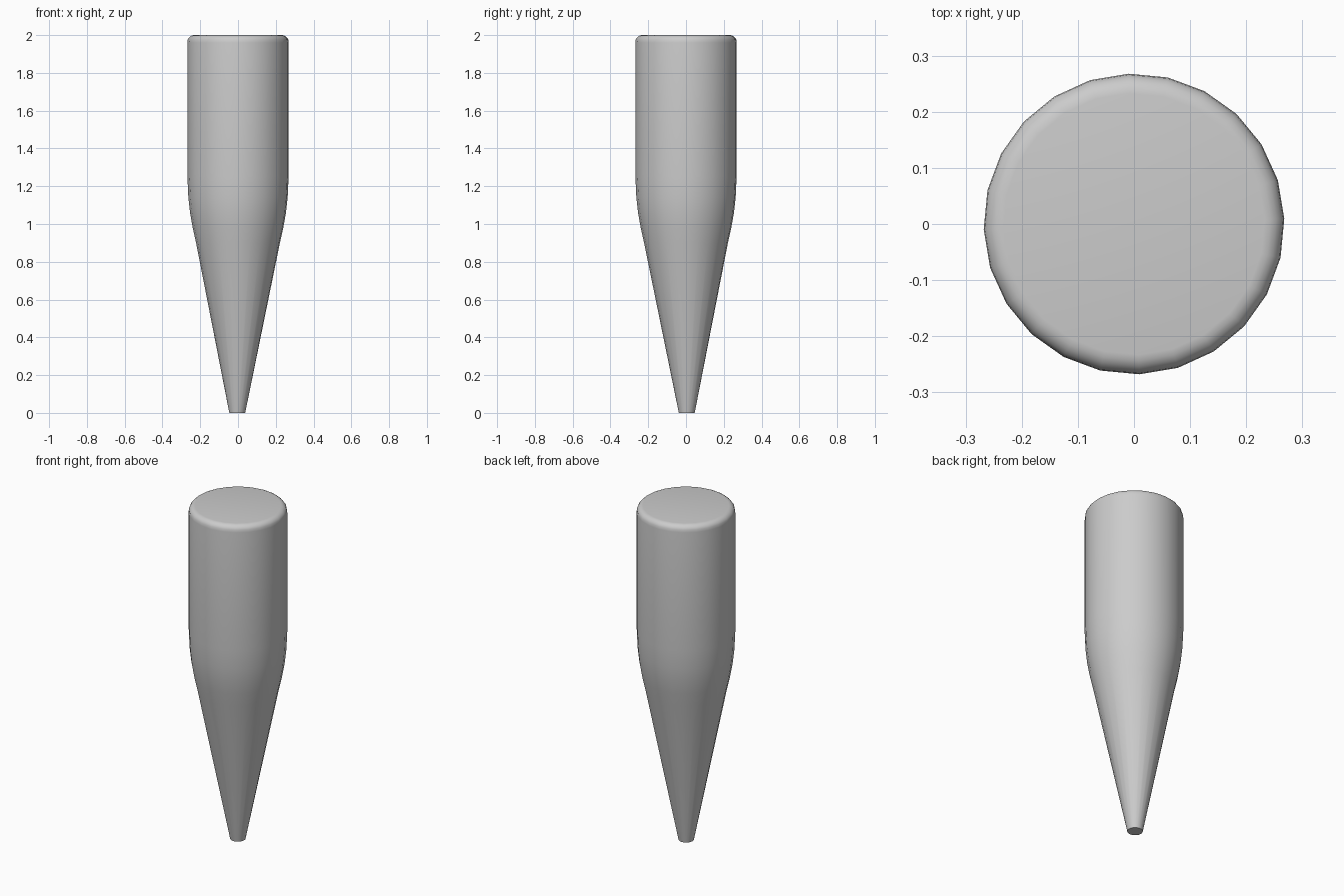
import bpy
import bmesh
import math
from mathutils import Matrix, Vector

cube = bpy.data.objects.get("Cube")
if cube:
    bpy.data.objects.remove(cube, do_unlink=True)

SIDES = 24

# Single grey material
grey = bpy.data.materials.new("plain_grey")
grey.use_nodes = True
colour = (0.6, 0.6, 0.6, 1)
grey.diffuse_color = colour
grey.node_tree.nodes["Principled BSDF"].inputs["Base Color"].default_value = colour

# Half profile (radius, height): tip, cone, curved shoulder, barrel
profile = [(0.042, 0), (0.222, 0.90), (0.24, 0.98), (0.254, 1.06),
           (0.263, 1.14), (0.268, 1.25), (0.268, 1.96)]

# Rounded top edge
bevel = 0.035
for step in range(1, 6):
    a = math.radians(18 * step)
    profile.append((0.268 - bevel + bevel * math.cos(a),
                    2 - bevel + bevel * math.sin(a)))

# Lathe the profile and cap both ends
bm = bmesh.new()
verts = [bm.verts.new((r, 0, z)) for r, z in profile]
edges = [bm.edges.new(pair) for pair in zip(verts, verts[1:])]
bmesh.ops.spin(bm, geom=verts + edges, cent=(0, 0, 0), axis=(0, 0, 1),
               angle=math.tau, steps=SIDES, use_merge=True)
bmesh.ops.remove_doubles(bm, verts=bm.verts, dist=0.0005)
bmesh.ops.holes_fill(bm, edges=[e for e in bm.edges if e.is_boundary], sides=SIDES)
bmesh.ops.recalc_face_normals(bm, faces=bm.faces)

# Small turn of the facets, and the tip sits slightly off centre
bmesh.ops.rotate(bm, verts=bm.verts, cent=(0, 0, 0),
                 matrix=Matrix.Rotation(math.radians(2), 3, "Z"))
for v in bm.verts:
    if v.co.z < 0.01:
        v.co += Vector((-0.004, 0.004, 0))

mesh = bpy.data.meshes.new("tapered_peg")
bm.to_mesh(mesh)
bm.free()
mesh.materials.append(grey)
peg = bpy.data.objects.new("tapered_peg", mesh)
bpy.context.collection.objects.link(peg)

# Smooth sides with crisp end caps
bpy.ops.object.select_all(action="DESELECT")
peg.select_set(True)
bpy.context.view_layer.objects.active = peg
bpy.ops.object.shade_smooth_by_angle(angle=math.radians(35))
